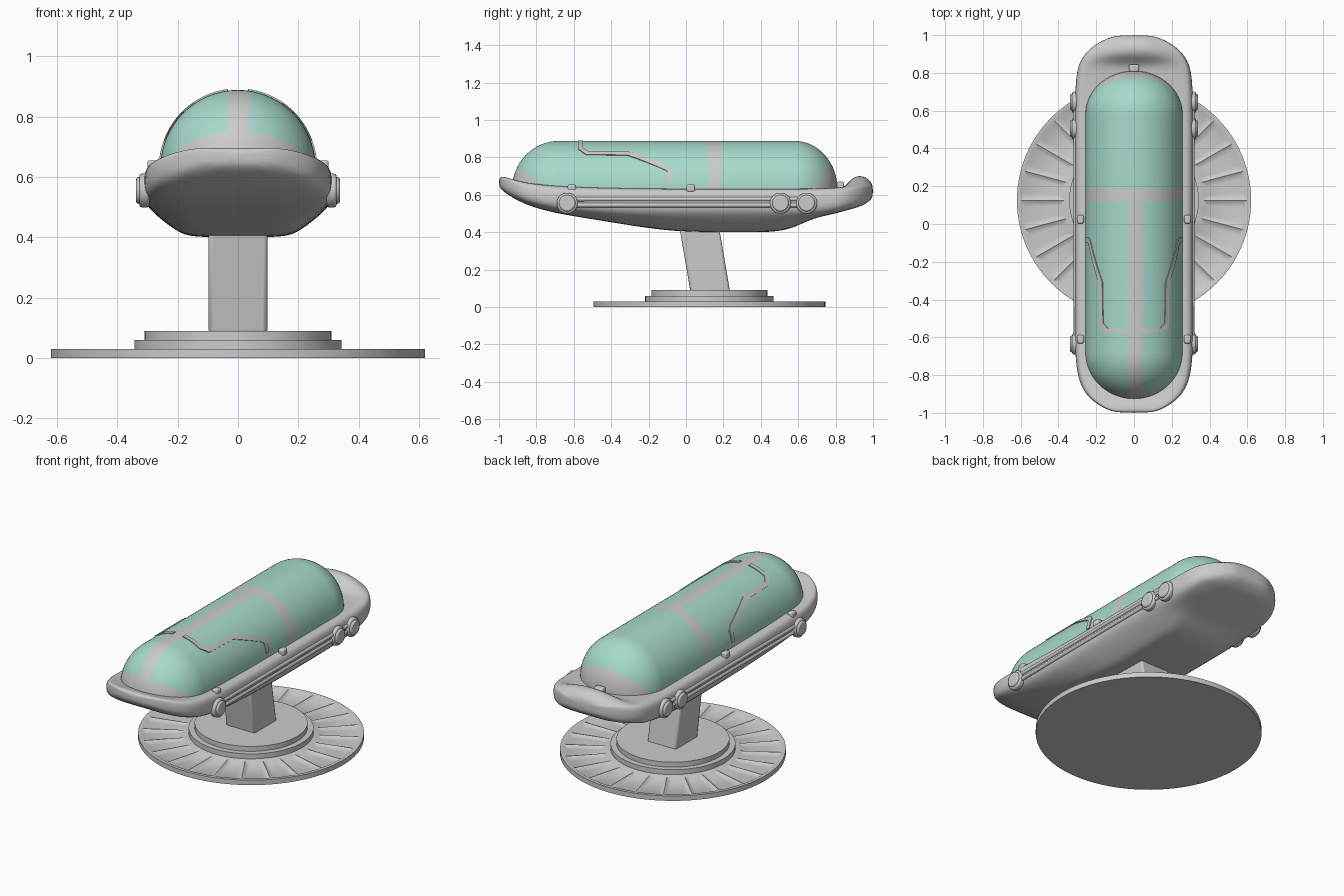
import bpy, bmesh
from math import sin, cos, pi, sqrt, atan2
from mathutils import Vector, Matrix

old = bpy.data.objects.get("Cube")
if old:
    bpy.data.objects.remove(old)


def material(name, rgb):
    m = bpy.data.materials.new(name)
    m.use_nodes = True
    m.diffuse_color = (*rgb, 1)
    bsdf = m.node_tree.nodes["Principled BSDF"]
    bsdf.inputs["Base Color"].default_value = (*rgb, 1)
    bsdf.inputs["Roughness"].default_value = 0.6
    return m


GREY = material("light grey", (0.6, 0.6, 0.6))
TEAL = material("teal glass", (0.39, 0.70, 0.61))


def finish(name, bm, mats=(GREY,), angle=0.6):
    mesh = bpy.data.meshes.new(name)
    bm.to_mesh(mesh)
    bm.free()
    ob = bpy.data.objects.new(name, mesh)
    bpy.context.collection.objects.link(ob)
    for m in mats:
        mesh.materials.append(m)
    bpy.ops.object.select_all(action="DESELECT")
    ob.select_set(True)
    bpy.context.view_layer.objects.active = ob
    bpy.ops.object.shade_smooth_by_angle(angle=angle)
    return ob


def loft(rings, closed=True, caps=True):
    """Bridge equal-length rings of points into a skin."""
    bm = bmesh.new()
    rows = [[bm.verts.new(p) for p in ring] for ring in rings]
    n = len(rows[0])
    for a, b in zip(rows, rows[1:]):
        for i in range(n if closed else n - 1):
            j = (i + 1) % n
            bm.faces.new((a[i], a[j], b[j], b[i]))
    if caps:
        bm.faces.new(rows[0][::-1])
        bm.faces.new(rows[-1])
        bmesh.ops.recalc_face_normals(bm, faces=bm.faces)
    return bm


def add_bevel(ob, width, segments=2):
    mod = ob.modifiers.new("bevel", "BEVEL")
    mod.width, mod.segments, mod.limit_method = width, segments, "ANGLE"


def box(name, centre, size, bevel=0.008):
    bm = bmesh.new()
    bmesh.ops.create_cube(bm, size=1, matrix=Matrix.Translation(centre) @ Matrix.Diagonal((*size, 1)))
    add_bevel(finish(name, bm), bevel)


def cylinder(name, centre, radius, depth, axis, segments=32, bevel=0):
    bm = bmesh.new()
    turn = Vector((0, 0, 1)).rotation_difference(Vector(axis)).to_matrix().to_4x4()
    bmesh.ops.create_cone(bm, cap_ends=True, segments=segments, radius1=radius, radius2=radius,
                          depth=depth, matrix=Matrix.Translation(centre) @ turn)
    ob = finish(name, bm)
    if bevel:
        add_bevel(ob, bevel)


# Slotted floor disc with two steps on top
BASE_Y, SLOTS, PER = 0.125, 24, 4
N = SLOTS * PER
bm = loft([[(r * cos(2 * pi * i / N), BASE_Y + r * sin(2 * pi * i / N), z) for i in range(N)]
           for r, z in ((0.62, 0), (0.62, 0.03), (0.6, 0.03), (0.37, 0.03), (0.3, 0.03))])
bm.faces.ensure_lookup_table()
slots = [[bm.faces[2 * N + s * PER + k] for k in range(PER)] for s in range(SLOTS)]
for faces in slots:
    bmesh.ops.inset_region(bm, faces=faces, thickness=0.02, depth=-0.012, use_even_offset=True)
finish("base_disc", bm)
cylinder("base_step_lower", (0, BASE_Y, 0.045), 0.343, 0.03, (0, 0, 1), N)
cylinder("base_step_upper", (0, BASE_Y, 0.075), 0.31, 0.03, (0, 0, 1), N)

# Leaning post
post = finish("support_post", loft([[(sx * 0.097, y + sy * 0.106, z) for sx, sy in
                                     ((-1, -1), (1, -1), (1, 1), (-1, 1))]
                                    for y, z in ((0.13, 0.08), (0.065, 0.46))]))
add_bevel(post, 0.012)

# Hull: station position, keel, rim bottom, rim top and deck crown heights
STATIONS = [
    (-1.0, .645, .655, .69, .69), (-.98, .62, .63, .70, .70), (-.93, .585, .595, .685, .68),
    (-.85, .545, .555, .665, .66), (-.72, .505, .52, .65, .645), (-.5, .47, .495, .64, .635),
    (-.2, .42, .485, .635, .63), (0, .4, .485, .635, .63), (.3, .4, .485, .635, .63),
    (.5, .4, .485, .635, .63), (.6, .435, .485, .635, .63), (.68, .475, .49, .635, .63),
    (.8, .5, .505, .64, .63), (.85, .515, .525, .645, .64), (.89, .525, .535, .65, .7),
    (.94, .54, .55, .655, .71), (.98, .565, .575, .655, .685), (1.0, .59, .6, .645, .65)]


def hull_section(y, keel, low, top, crown):
    d = min(1, max(1 - abs(y), 0.006) / 0.3)
    w = 0.313 * (1 - (1 - d) ** 2.5) ** 0.4
    h = top - low
    half = [(0.5, keel), (0.64, keel + 0.2 * (low - keel)), (0.92, low), (1, low + 0.25 * h),
            (1, low + 0.65 * h), (0.97, low + 0.92 * h), (0.86, top), (0.5, top + 0.7 * (crown - top))]
    right = [(w * x, y, z) for x, z in half]
    left = [(-x, y, z) for x, y, z in reversed(right)]
    return [(0, y, keel)] + right + [(0, y, crown)] + left


hull = finish("hull", loft([hull_section(*s) for s in STATIONS]), angle=pi)
hull.modifiers.new("subdivision", "SUBSURF").levels = 2
hull.modifiers["subdivision"].render_levels = 2

# Canopy: half capsule, cut along the frame lines and coloured by region
FRONT, BACK, NOSE, TAIL, RAD, FLOOR, RISE = -0.93, 0.81, 0.25, 0.23, 0.257, 0.63, 0.258


def canopy_point(y, t, lift=0.0):
    d = min(1, (y - FRONT) / NOSE, (BACK - y) / TAIL)
    s = sqrt(max(0, 1 - (1 - d) ** 2))
    return Vector(((RAD * s + lift) * sin(t), y, FLOOR + (RISE * s + lift) * cos(t)))


STEPS = 16
arc = [1 - cos(pi / 2 * i / STEPS) for i in range(STEPS + 1)]
ys = [FRONT + NOSE * a for a in arc] + [BACK - TAIL * a for a in reversed(arc)]
bm = loft([[canopy_point(y, pi * (i / 48 - 0.5)) for i in range(49)] for y in ys], closed=False, caps=False)
bmesh.ops.remove_doubles(bm, verts=bm.verts, dist=0.0005)
bmesh.ops.recalc_face_normals(bm, faces=bm.faces)
STRIP, BAND = 0.036, (0.12, 0.185)
nose_at, tail_at = Vector((0, -0.78, 0.655)), Vector((0, 0.69, 0.65))
nose_n, tail_n = Vector((0, 0.8, 1)), Vector((0, -1.3, 1))
cuts = [((STRIP, 0, 0), (1, 0, 0)), ((-STRIP, 0, 0), (1, 0, 0)), (nose_at, nose_n), (tail_at, tail_n)]
cuts += [((0, y, 0), (0, 1, 0)) for y in BAND]
for co, no in cuts:
    bmesh.ops.bisect_plane(bm, geom=bm.verts[:] + bm.edges[:] + bm.faces[:], plane_co=co, plane_no=no)
for f in bm.faces:
    c = f.calc_center_median()
    spine = abs(c.x) < STRIP and c.y < BAND[1]
    band = BAND[0] < c.y < BAND[1]
    ends = (c - nose_at).dot(nose_n) < 0 or (c - tail_at).dot(tail_n) < 0
    f.material_index = 0 if spine or band or ends else 1
finish("canopy", bm, (GREY, TEAL), angle=1.0)

# Bent trim strips lying on the canopy, as (position, angle from the crown)
TRIM = [(-.565, .13), (-.565, .58), (-.53, .73), (-.31, .75), (-.1, 1.13), (-.085, 1.2), (-.085, 1.45)]
for side, label in ((1, "left"), (-1, "right")):
    path = [Vector((y, t * RAD)) for y, t in TRIM]
    rows = []
    for k, p in enumerate(path):
        a = (p - path[max(k - 1, 0)]).normalized()
        b = (path[min(k + 1, len(path) - 1)] - p).normalized()
        d = (a + b).normalized()
        across = Vector((-d.y, d.x)) * 0.013 / max(0.5, d.dot(b if b.length else a))
        rows.append((p - across, p + across))
    rings = []
    for (a0, a1), (b0, b1) in zip(rows, rows[1:]):
        for i in range(9):
            l, r = a0.lerp(b0, i / 8), a1.lerp(b1, i / 8)
            rings.append([canopy_point(q.x, side * q.y / RAD, lift)
                          for q, lift in ((l, -.004), (l, .005), (r, .005), (r, -.004))])
    bm = loft(rings)
    bmesh.ops.remove_doubles(bm, verts=bm.verts, dist=0.0001)
    finish("canopy_trim_" + label, bm)

    # Side rails, round knobs and canopy clips
    for z in (0.545, 0.577):
        cylinder("rail_" + label, (side * 0.309, 0, z), 0.012, 1.25, (0, 1, 0), 16)
    for y in (-0.635, 0.505, 0.645):
        cylinder("knob_" + label, (side * 0.31, y, 0.555), 0.056, 0.034, (1, 0, 0), bevel=0.008)
        cylinder("knob_cap_" + label, (side * 0.325, y, 0.555), 0.044, 0.026, (1, 0, 0), bevel=0.008)
    for y in (-0.61, 0.025):
        box("clip_" + label, (side * 0.283, y, 0.635), (0.035, 0.045, 0.04))

box("clip_rear", (0, 0.825, 0.65), (0.055, 0.04, 0.04))
